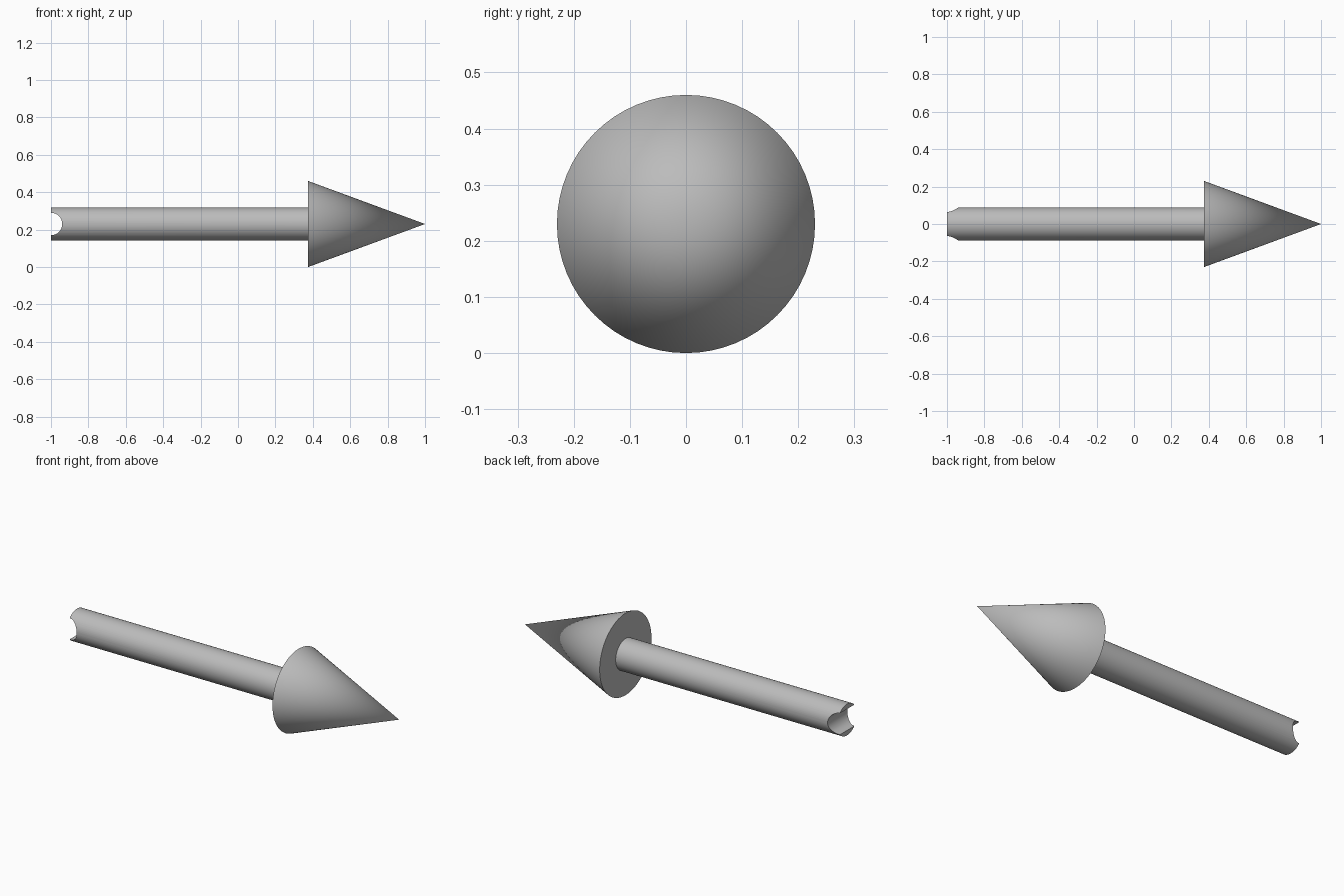
import bpy
from math import pi, radians

cube = bpy.data.objects.get("Cube")
if cube:
    bpy.data.objects.remove(cube, do_unlink=True)

AXIS_Z = 0.23
TIP_X, HEAD_X, TAIL_X = 1.0, 0.375, -1.0

grey = bpy.data.materials.new("plain grey")
grey.use_nodes = True
grey.diffuse_color = (0.5, 0.5, 0.5, 1)
grey.node_tree.nodes["Principled BSDF"].inputs["Base Color"].default_value = (0.5, 0.5, 0.5, 1)


def round_part(name, r1, r2, start, end):
    """Cone or cylinder lying along x."""
    bpy.ops.mesh.primitive_cone_add(
        vertices=64, radius1=r1, radius2=r2, depth=end - start,
        location=((start + end) / 2, 0, AXIS_Z), rotation=(0, pi / 2, 0))
    part = bpy.context.object
    part.name = name
    part.data.materials.append(grey)
    return part


def smooth(part):
    bpy.ops.object.select_all(action="DESELECT")
    part.select_set(True)
    bpy.context.view_layer.objects.active = part
    bpy.ops.object.shade_smooth_by_angle(angle=radians(30))


# Pointed head
head = round_part("arrow_head", 0.23, 0, HEAD_X, TIP_X)
smooth(head)

# Shaft, with a round notch cut across its tail
shaft = round_part("shaft", 0.088, 0.088, TAIL_X, HEAD_X + 0.01)
bpy.ops.mesh.primitive_cylinder_add(
    vertices=48, radius=0.06, depth=0.4,
    location=(TAIL_X, 0, AXIS_Z), rotation=(pi / 2, 0, 0))
cutter = bpy.context.object
cutter.name = "notch_cutter"
cutter.data.materials.append(grey)

notch = shaft.modifiers.new("notch", "BOOLEAN")
notch.operation = "DIFFERENCE"
notch.solver = "EXACT"
notch.object = cutter
bpy.context.view_layer.objects.active = shaft
bpy.ops.object.modifier_apply(modifier=notch.name)
bpy.data.objects.remove(cutter, do_unlink=True)
smooth(shaft)
